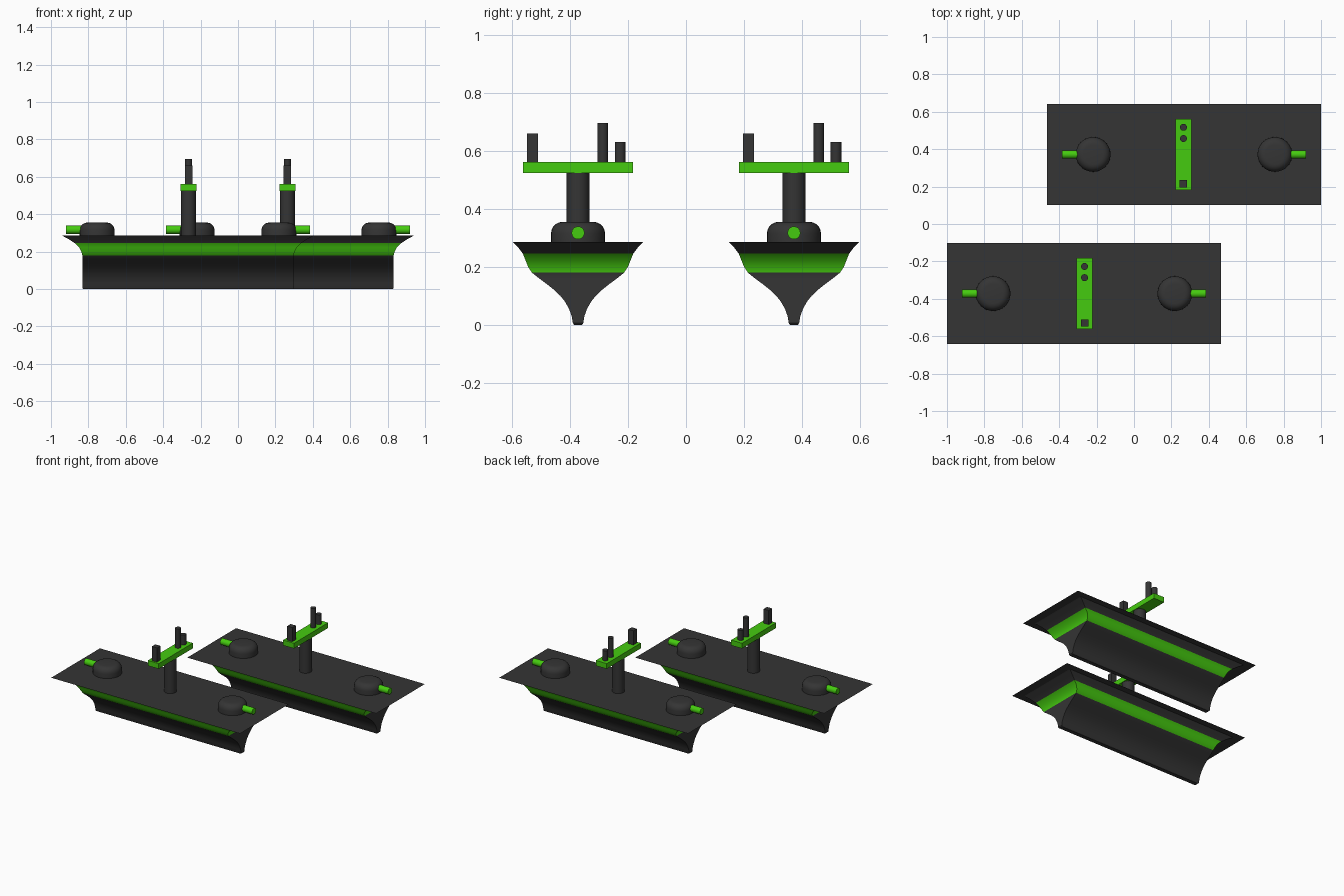
import bpy, bmesh, math
from mathutils import Matrix

if "Cube" in bpy.data.objects:
    bpy.data.objects.remove(bpy.data.objects["Cube"])


def material(name, color):
    m = bpy.data.materials.new(name)
    m.diffuse_color = color
    m.use_nodes = True
    m.node_tree.nodes["Principled BSDF"].inputs["Base Color"].default_value = m.diffuse_color
    return m


DARK = material("charcoal", (0.035, 0.035, 0.035, 1))
GREEN = material("green", (0.06, 0.6, 0.005, 1))
DECK_Z = 0.285


def make(name, bm, mats, smooth=True):
    bmesh.ops.recalc_face_normals(bm, faces=bm.faces)
    me = bpy.data.meshes.new(name)
    bm.to_mesh(me)
    bm.free()
    ob = bpy.data.objects.new(name, me)
    bpy.context.collection.objects.link(ob)
    for m in mats:
        me.materials.append(m)
    if smooth:
        bpy.ops.object.select_all(action='DESELECT')
        ob.select_set(True)
        bpy.context.view_layer.objects.active = ob
        bpy.ops.object.shade_smooth_by_angle(angle=math.radians(35))
    return ob


def box(name, center, size, mat):
    bm = bmesh.new()
    bmesh.ops.create_cube(bm, size=1, matrix=Matrix.Translation(center) @ Matrix.Diagonal((*size, 1)))
    return make(name, bm, [mat], False)


def cylinder(name, center, radius, depth, mat, axis='Z'):
    rot = Matrix.Rotation(math.pi / 2, 4, 'Y') if axis == 'X' else Matrix()
    bm = bmesh.new()
    bmesh.ops.create_cone(bm, cap_ends=True, segments=32, radius1=radius, radius2=radius,
                          depth=depth, matrix=Matrix.Translation(center) @ rot)
    return make(name, bm, [mat])


# hull sections: height, half length, half width
SECTIONS = [(0, .560, .014), (.006, .565, .018), (.03, .565, .022), (.055, .565, .031),
            (.08, .565, .045), (.10, .565, .061), (.12, .565, .082), (.14, .565, .107),
            (.16, .565, .134), (.18, .565, .159), (.20, .570, .172), (.222, .582, .181),
            (.245, .605, .190), (.265, .635, .205), (DECK_Z, .672, .224)]


def hull(name, cx, cy):
    bm = bmesh.new()
    rings = [[bm.verts.new((cx + sx * l, cy + sy * w, z))
              for sx, sy in ((-1, -1), (1, -1), (1, 1), (-1, 1))] for z, l, w in SECTIONS]
    bm.faces.new(rings[0])
    for i, (a, b) in enumerate(zip(rings, rings[1:])):
        for k in range(4):
            n = (k + 1) % 4
            f = bm.faces.new((a[k], a[n], b[n], b[k]))
            if .18 <= SECTIONS[i][0] < .245:
                f.material_index = 1
    make(name, bm, [DARK, GREEN])


# turret: lathed drum with a rounded rim
def turret(name, cx, cy):
    r, h, b, seg = .093, .07, .04, 32
    profile = [(r, 0)] + [(r - b + b * math.cos(t * math.pi / 10), h - b + b * math.sin(t * math.pi / 10))
                          for t in range(6)]
    bm = bmesh.new()
    rings = [[bm.verts.new((cx + p * math.cos(2 * math.pi * k / seg),
                            cy + p * math.sin(2 * math.pi * k / seg), DECK_Z + z))
              for k in range(seg)] for p, z in profile]
    for a, c in zip(rings, rings[1:]):
        for k in range(seg):
            n = (k + 1) % seg
            bm.faces.new((a[k], a[n], c[n], c[k]))
    bm.faces.new(rings[-1])
    make(name, bm, [DARK])


def ship(tag, cx, cy):
    hull(tag + "_hull", cx, cy)
    # thin deck sheet overhanging the hull
    bm = bmesh.new()
    bmesh.ops.create_grid(bm, x_segments=1, y_segments=1, size=1,
                          matrix=Matrix.Translation((cx, cy, DECK_Z)) @ Matrix.Diagonal((.7325, .27, 1, 1)))
    make(tag + "_deck", bm, [DARK], False)
    # turrets with barrels at both ends
    for side, s in (("left", -1), ("right", 1)):
        turret(f"{tag}_{side}_turret", cx + s * .486, cy)
        cylinder(f"{tag}_{side}_barrel", (cx + s * .591, cy, .317), .022, .122, GREEN, 'X')
    # mast, crossbar and the posts on it
    mx = cx - .003 if cx > 0 else cx + .003
    cylinder(tag + "_mast", (mx, cy, .407), .039, .244, DARK)
    box(tag + "_crossbar", (mx, cy, .5425), (.084, .378, .037), GREEN)
    box(tag + "_square_post", (mx, cy - .157, .61), (.04, .038, .1), DARK)
    cylinder(tag + "_tall_post", (mx, cy + .085, .628), .0185, .136, DARK)
    cylinder(tag + "_short_post", (mx, cy + .145, .595), .0185, .07, DARK)


ship("back_ship", .2675, .372)
ship("front_ship", -.2675, -.372)
